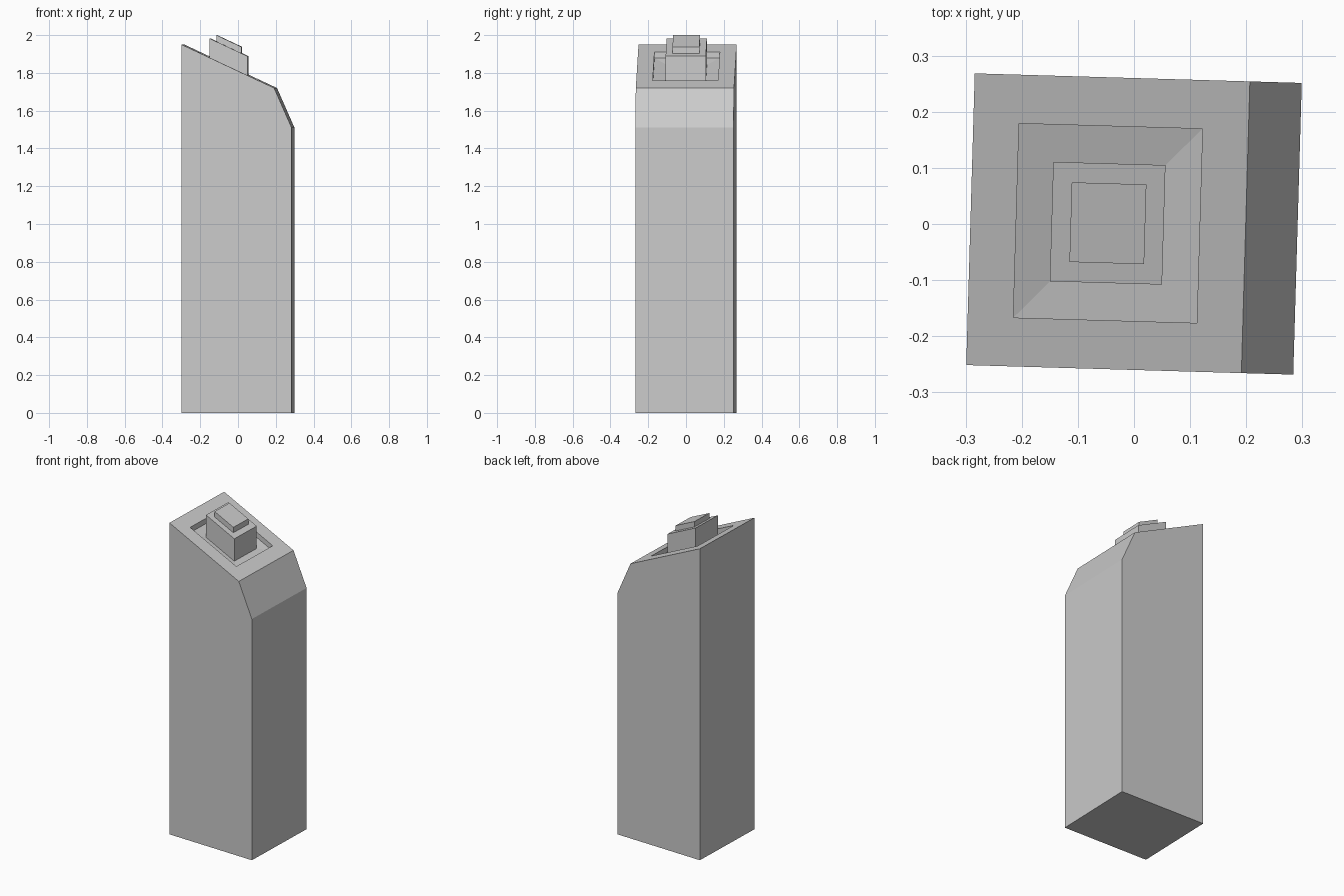
import bpy, bmesh, math

if "Cube" in bpy.data.objects:
    bpy.data.objects.remove(bpy.data.objects["Cube"])

HX, HY = 0.2915, 0.26          # half width and half depth of the tower
RIDGE_X, TOP, RIDGE_Z, SHOULDER = 0.199, 1.95, 1.72, 1.51
TWIST = math.radians(-1.67)    # whole building is turned slightly


def roof_z(x):
    return TOP + (x + HX) * (RIDGE_Z - TOP) / (RIDGE_X + HX)


def ring(bm, x0, x1, hy, dz):
    """Rectangle of vertices lying parallel to the sloped roof."""
    return [bm.verts.new((x, y, roof_z(x) + dz))
            for x, y in ((x0, -hy), (x1, -hy), (x1, hy), (x0, hy))]


def bridge(bm, a, b):
    for i in range(4):
        j = (i + 1) % 4
        bm.faces.new((a[i], a[j], b[j], b[i]))


def finish(name, bm):
    bmesh.ops.recalc_face_normals(bm, faces=bm.faces)
    mesh = bpy.data.meshes.new(name)
    bm.to_mesh(mesh)
    bm.free()
    obj = bpy.data.objects.new(name, mesh)
    obj.rotation_euler.z = TWIST
    bpy.context.collection.objects.link(obj)
    return obj


# Tower shaft: side profile with chamfered shoulder, plus a sunken roof
bm = bmesh.new()
profile = [(-HX, 0), (HX, 0), (HX, SHOULDER), (RIDGE_X, RIDGE_Z), (-HX, TOP)]
front, back = [[bm.verts.new((x, y, z)) for x, z in profile] for y in (-HY, HY)]
bm.faces.new(front)
bm.faces.new(back)
for i in (0, 1, 2, 4):
    j = (i + 1) % 5
    bm.faces.new((front[i], front[j], back[j], back[i]))
levels = [[front[4], front[3], back[3], back[4]],
          ring(bm, -0.21, 0.117, 0.173, 0),
          ring(bm, -0.21, 0.117, 0.173, -0.033),
          ring(bm, -0.147, 0.053, 0.1065, -0.04)]
for a, b in zip(levels, levels[1:]):
    bridge(bm, a, b)
bm.faces.new(levels[-1])
finish("tower_shaft", bm)


# Stepped rooftop blocks with tops parallel to the roof
def roof_block(name, x0, x1, hy, low, high):
    bm = bmesh.new()
    a, b = ring(bm, x0, x1, hy, low), ring(bm, x0, x1, hy, high)
    bridge(bm, a, b)
    bm.faces.new(a)
    bm.faces.new(b)
    finish(name, bm)


roof_block("roof_block", -0.147, 0.053, 0.1065, -0.04, 0.1)
roof_block("roof_cap", -0.113, 0.02, 0.071, 0.1, 0.134)
